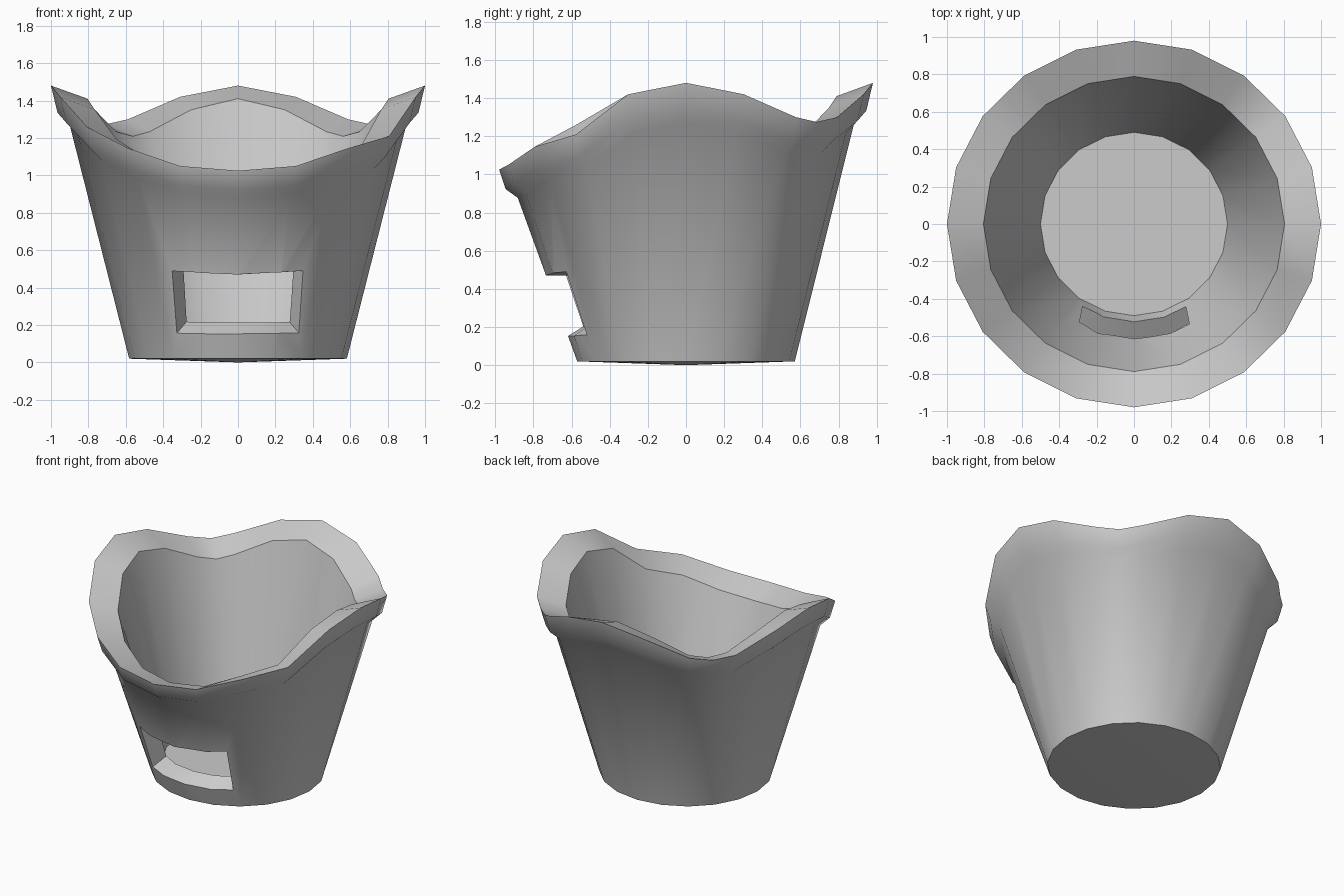
import bpy, bmesh
from math import sin, cos, radians

if "Cube" in bpy.data.objects:
    bpy.data.objects.remove(bpy.data.objects["Cube"])

SQUASH = 0.98  # slightly narrower front to back


def polar(deg, r, z):
    # angle measured from the front (-y), positive towards +x
    a = radians(deg)
    return (r * sin(a), -r * cos(a) * SQUASH, z)


def make_object(name, bm):
    bmesh.ops.recalc_face_normals(bm, faces=bm.faces[:])
    me = bpy.data.meshes.new(name)
    bm.to_mesh(me)
    bm.free()
    ob = bpy.data.objects.new(name, me)
    bpy.context.collection.objects.link(ob)
    return ob


# Wavy rim height at each angle from the front; one front corner is lower
half = [(18, 1.05), (36, 1.145), (54, 1.21), (72, 1.42), (90, 1.48), (108, 1.42),
        (126, 1.30), (135, 1.275), (144, 1.30), (162, 1.42)]
rim = [(0, 1.025)] + half + [(180, 1.48)]
rim += [(360 - a, 1.26 if a == 54 else z) for a, z in reversed(half)]


def column(rim_z):
    # outer base, wall top, lip, rim, inner rim, inner floor
    k = 0.7 + 0.3 * (rim_z - 1.02) / 0.46
    return [(0.582, 0.02), (0.90, rim_z - 0.21 * k), (0.965, rim_z - 0.145 * k),
            (1.0, rim_z), (0.805, rim_z - 0.07 + 0.03 * (1 - k)), (0.5, 0.12)]


# Bucket body: 20 sided, thick walled
bm = bmesh.new()
cols = []
for ang, z in rim:
    f = cos(radians(9)) if ang in (135, 225) else 1.0  # midpoint of a flat side
    cols.append([bm.verts.new(polar(ang, r * f, h)) for r, h in column(z)])
base = bm.verts.new((0, 0, 0))
floor = bm.verts.new((0, 0, 0.12))
for a, b in zip(cols, cols[1:] + cols[:1]):
    for i in range(len(a) - 1):
        bm.faces.new((a[i], b[i], b[i + 1], a[i + 1]))
    bm.faces.new((base, b[0], a[0]))
    bm.faces.new((floor, a[-1], b[-1]))
body = make_object("stove_bucket", bm)

# Curved wedge that cuts the front air opening
bm = bmesh.new()
sections = []
for t in (-1, -0.6, 0, 0.6, 1):
    lo, hi = 31.5 * t, 28.5 * t
    if abs(t) == 0.6:
        lo = hi = 30 * t
    top = 0.47 + 0.02 * abs(t)
    sections.append([bm.verts.new(polar(*p)) for p in
                     ((lo, 0.4, 0.295), (lo, 0.88, 0.0), (hi, 0.88, top), (hi, 0.4, top))])
for a, b in zip(sections, sections[1:]):
    for i in range(4):
        j = (i + 1) % 4
        bm.faces.new((a[i], a[j], b[j], b[i]))
bm.faces.new(sections[0])
bm.faces.new(sections[-1])
cutter = make_object("opening_cutter", bm)

mod = body.modifiers.new("air_opening", 'BOOLEAN')
mod.operation = 'DIFFERENCE'
mod.solver = 'EXACT'
mod.object = cutter
bpy.context.view_layer.objects.active = body
body.select_set(True)
bpy.ops.object.modifier_apply(modifier=mod.name)
bpy.data.objects.remove(cutter)

# Smooth walls with crisp rim, base and opening edges
bpy.ops.object.shade_smooth_by_angle(angle=radians(42))
